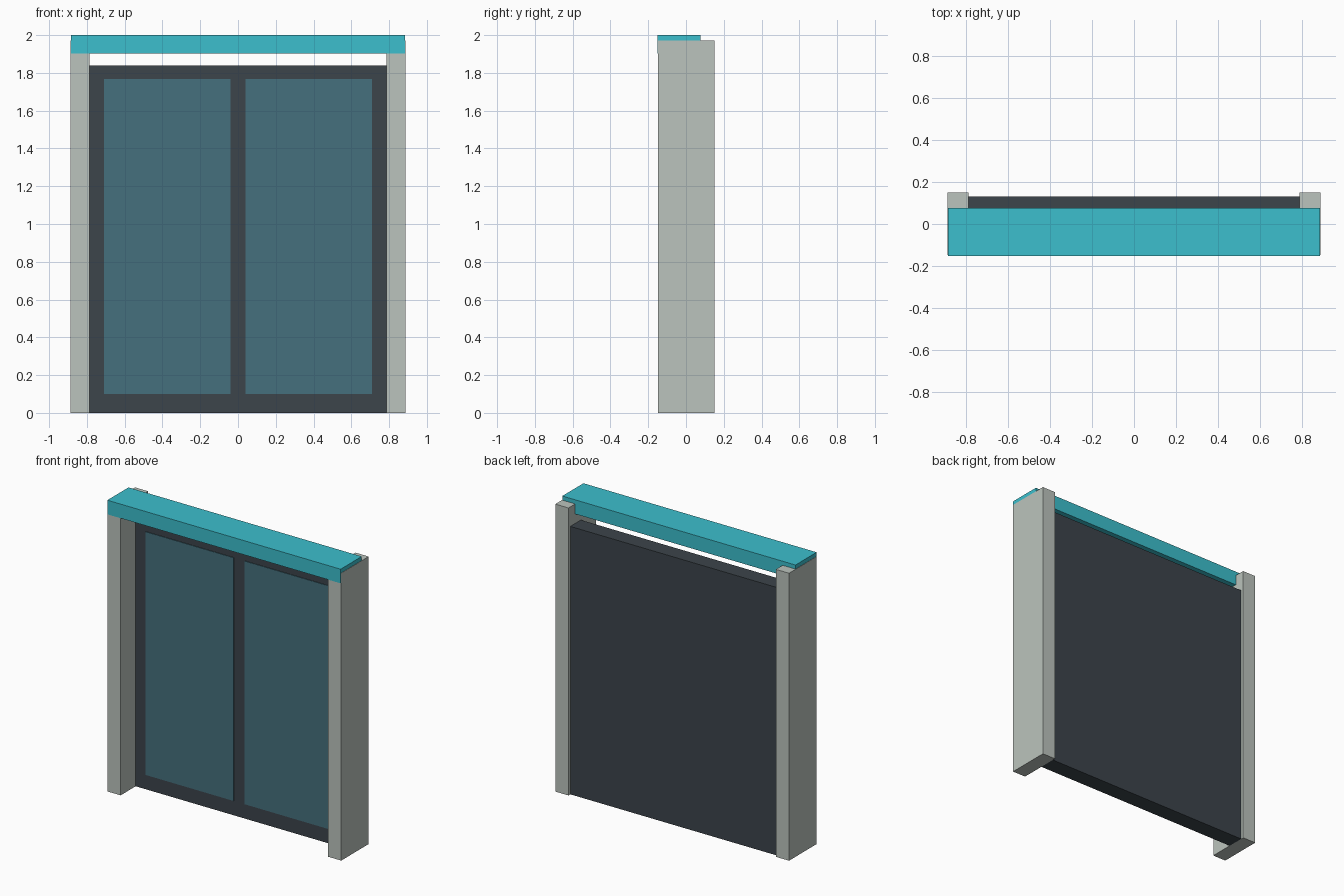
import bpy
import bmesh
from mathutils import Vector

if "Cube" in bpy.data.objects:
    bpy.data.objects.remove(bpy.data.objects["Cube"])


def material(name, rgb):
    m = bpy.data.materials.new(name)
    m.diffuse_color = (*rgb, 1.0)
    m.use_nodes = True
    m.node_tree.nodes["Principled BSDF"].inputs["Base Color"].default_value = m.diffuse_color
    return m


def box(name, lo, hi, mat):
    """Axis-aligned box between two corners."""
    lo, hi = Vector(lo), Vector(hi)
    bm = bmesh.new()
    bmesh.ops.create_cube(bm, size=1.0)
    size = hi - lo
    for v in bm.verts:
        v.co = Vector(c * s for c, s in zip(v.co, size))
    mesh = bpy.data.meshes.new(name)
    bm.to_mesh(mesh)
    bm.free()
    mesh.materials.append(mat)
    ob = bpy.data.objects.new(name, mesh)
    ob.location = (lo + hi) / 2
    bpy.context.collection.objects.link(ob)
    return ob


stone = material("pale_stone", (0.50, 0.55, 0.51))
dark = material("dark_frame", (0.045, 0.058, 0.07))
glass = material("tinted_glass", (0.06, 0.16, 0.205))
teal = material("teal_fascia", (0.045, 0.52, 0.61))

# Door slab between the posts
box("door_frame", (-0.787, 0.015, 0), (0.787, 0.13, 1.838), dark)

# Posts and glass panes, one of each per side
for side, label in ((-1, "left"), (1, "right")):
    def span(a, b):
        return sorted((side * a, side * b))
    x0, x1 = span(0.787, 0.887)
    box(label + "_post", (x0, -0.148, 0), (x1, 0.15, 1.972), stone)
    x0, x1 = span(0.04, 0.71)
    box(label + "_glass", (x0, 0.011, 0.10), (x1, 0.03, 1.768), glass)

# Fascia beam across the top
box("fascia_beam", (-0.885, -0.152, 1.903), (0.885, 0.077, 2.0), teal)
